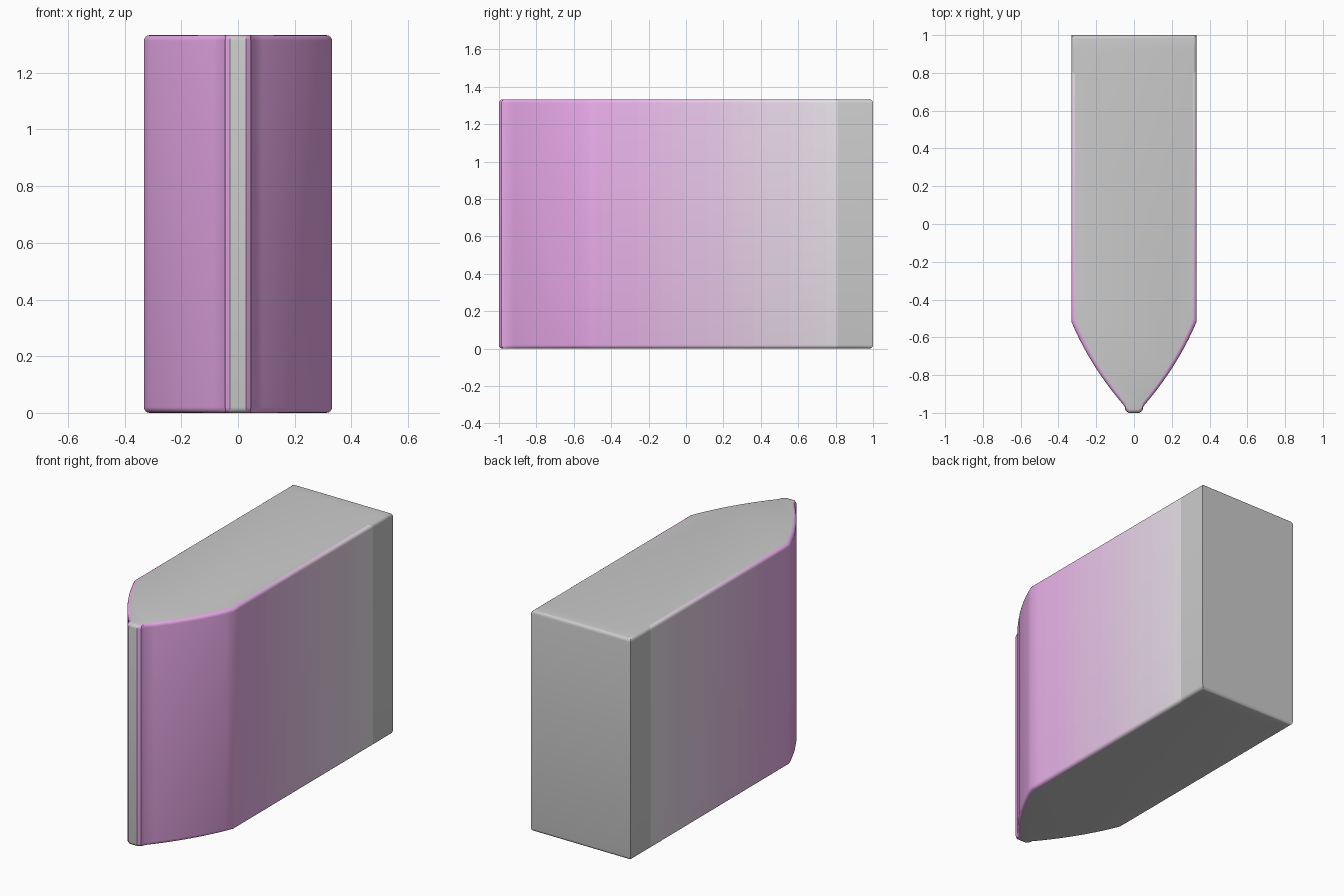
import bpy, bmesh, math

if "Cube" in bpy.data.objects:
    bpy.data.objects.remove(bpy.data.objects["Cube"])

H, R = 1.333, 0.02
STRIPS = 24
GREY, PURPLE = (0.8, 0.8, 0.8), (0.82, 0.4, 0.82)


def tint(t):
    # t = 0 grey, t = 1 purple
    m = bpy.data.materials.new("tint_%02d" % round(t * 100))
    m.diffuse_color = tuple(g + (p - g) * t for g, p in zip(GREY, PURPLE)) + (1,)
    m.use_nodes = True
    m.node_tree.nodes["Principled BSDF"].inputs["Base Color"].default_value = m.diffuse_color
    return m


# Right half of the plan outline: blunt nose, curved bow, straight side
half = [(0.028, -1.0), (0.045, -0.987), (0.05, -0.965)]
for i in range(1, 11):
    s = i / 10
    x = (1 - s) ** 2 * 0.05 + 2 * s * (1 - s) * 0.235 + s * s * 0.332
    y = -(1 - s) ** 2 * 0.965 - 2 * s * (1 - s) * 0.75 - s * s * 0.515
    half.append((x, y))
half += [(0.332, -0.515 + 1.515 * i / STRIPS) for i in range(1, STRIPS + 1)]
outline = half + [(-x, y) for x, y in reversed(half)]
n = len(outline)

# Levels: rounded bottom rim, walls, rounded top rim
rim = [(R * (1 - math.sin(a)), R * (1 - math.cos(a)))
       for a in (math.pi / 2 * k / 4 for k in range(5))]
levels = [(d, z) for d, z in reversed([(z, d) for d, z in rim])]
levels = sorted(levels, key=lambda l: l[1])
levels += [(d, H - z) for d, z in reversed(levels)]

bm = bmesh.new()
rings = [[bm.verts.new((x * (1 - d / 0.332), y * (1 - d), z)) for x, y in outline]
         for d, z in levels]
bm.faces.new(list(reversed(rings[0])))
bm.faces.new(rings[-1])

# Side faces: grey nose and back, purple fading to grey along the sides
SHADES = 20
for lo, hi in zip(rings, rings[1:]):
    for i in range(n):
        j = (i + 1) % n
        f = bm.faces.new((lo[i], lo[j], hi[j], hi[i]))
        if i not in (n - 1, len(half) - 1):
            y = (outline[i][1] + outline[j][1]) / 2
            t = min(1, max(0, (0.95 - y) / 1.5))
            f.material_index = round(t * SHADES)
bmesh.ops.recalc_face_normals(bm, faces=bm.faces)

mesh = bpy.data.meshes.new("pointed_block")
bm.to_mesh(mesh)
bm.free()
for k in range(SHADES + 1):
    mesh.materials.append(tint(k / SHADES))
block = bpy.data.objects.new("pointed_block", mesh)
bpy.context.collection.objects.link(block)

# Smooth shading with crisp corners
bpy.context.view_layer.objects.active = block
block.select_set(True)
bpy.ops.object.shade_smooth_by_angle(angle=math.radians(30))
